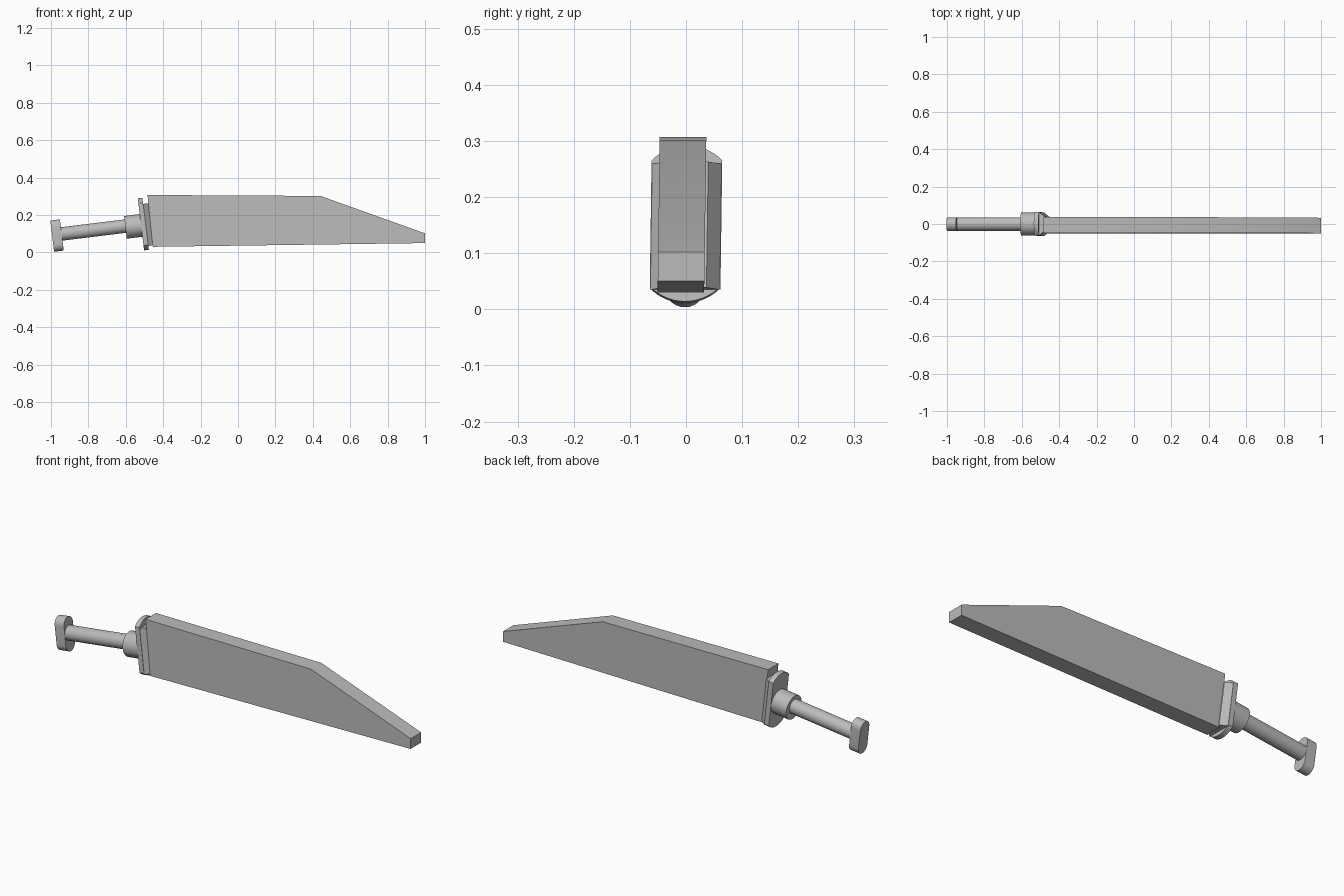
import bpy, bmesh, math
from mathutils import Matrix, Vector

cube = bpy.data.objects.get("Cube")
if cube:
    bpy.data.objects.remove(cube, do_unlink=True)

GREY = (0.5, 0.5, 0.5, 1)
mat = bpy.data.materials.new("plain grey")
mat.use_nodes = True
mat.diffuse_color = GREY
mat.node_tree.nodes["Principled BSDF"].inputs["Base Color"].default_value = GREY

TILT = math.radians(7)      # the hilt rises towards the blade
ROLL = 0.014                # slight sideways lean of the whole model


def loft(name, start, end, origin=(0, 0, 0), tilt=0.0):
    """Closed solid between two matching outlines, tilted about y and moved to origin."""
    bm = bmesh.new()
    a = [bm.verts.new(p) for p in start]
    b = [bm.verts.new(p) for p in end]
    bm.faces.new(a)
    bm.faces.new(b[::-1])
    n = len(a)
    for i in range(n):
        bm.faces.new((a[i], b[i], b[(i + 1) % n], a[(i + 1) % n]))
    bm.transform(Matrix.Translation(origin) @ Matrix.Rotation(-tilt, 4, "Y"))
    for v in bm.verts:
        v.co.y += ROLL * (v.co.z - 0.15)
    bmesh.ops.recalc_face_normals(bm, faces=bm.faces)
    mesh = bpy.data.meshes.new(name)
    bm.to_mesh(mesh)
    bm.free()
    mesh.materials.append(mat)
    ob = bpy.data.objects.new(name, mesh)
    bpy.context.collection.objects.link(ob)
    bpy.ops.object.select_all(action="DESELECT")
    ob.select_set(True)
    bpy.context.view_layer.objects.active = ob
    bpy.ops.object.shade_smooth_by_angle(angle=math.radians(30))
    return ob


def round_ended(half_w, straight, rise, steps=14):
    """Upright plate outline (y, z) with an arc of the given rise at both ends."""
    r = (half_w ** 2 + rise ** 2) / (2 * rise)
    sweep = math.asin(min(1, half_w / r))
    top = []
    for i in range(steps + 1):
        t = sweep * (1 - 2 * i / steps)
        top.append((r * math.sin(t), straight + rise - r + r * math.cos(t)))
    return top + [(-y, -z) for y, z in top]


def circle(r, n=32):
    return [(r * math.cos(math.tau * i / n), r * math.sin(math.tau * i / n)) for i in range(n)]


def rect(w, h):
    return [(w, h), (-w, h), (-w, -h), (w, -h)]


def at(x, outline):
    return [(x, y, z) for y, z in outline]


def hilt_part(name, outline, length, origin, end=None):
    return loft(name, at(0, outline), at(length, end or outline), origin, TILT)


# Blade: flat slab with a clipped tip
side = [(-0.484, 0.307), (0.441, 0.302), (1.0, 0.102), (1.0, 0.05), (-0.455, 0.03)]
loft("blade", [(x, -0.049, z) for x, z in side], [(x, 0.034, z) for x, z in side])

# Guard: round-ended plate with a wedge tapering into the blade
hilt_part("guard_plate", round_ended(0.063, 0.113, 0.027), 0.025, (-0.519, 0, 0.150))
hilt_part("guard_taper", rect(0.063, 0.113), 0.032, (-0.495, 0, 0.147), rect(0.038, 0.113))

# Collar, grip and pommel
hilt_part("collar", circle(0.061), 0.095, (-0.602, 0, 0.134))
hilt_part("grip", circle(0.036), 0.36, (-0.95, 0, 0.098))
hilt_part("pommel", round_ended(0.036, 0.048, 0.036), 0.052, (-0.9935, 0, 0.087))
